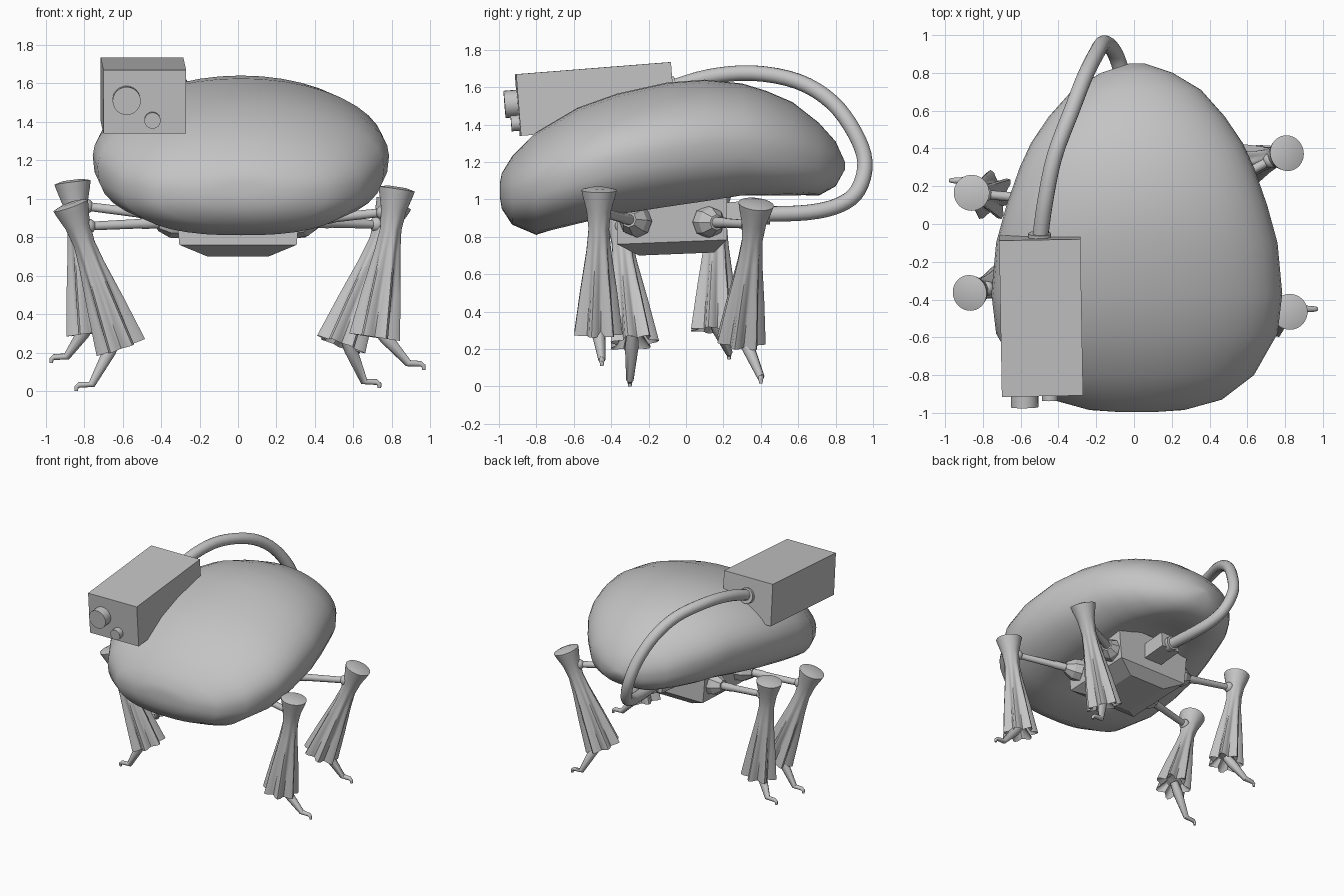
import bpy, bmesh, math
from mathutils import Vector, Matrix

if "Cube" in bpy.data.objects:
    bpy.data.objects.remove(bpy.data.objects["Cube"])

GREY = (0.55, 0.55, 0.55, 1)
grey = bpy.data.materials.new("plain grey")
grey.use_nodes = True
grey.diffuse_color = GREY
grey.node_tree.nodes["Principled BSDF"].inputs["Base Color"].default_value = GREY


def finish(name, bm, angle=40):
    bmesh.ops.recalc_face_normals(bm, faces=bm.faces)
    mesh = bpy.data.meshes.new(name)
    bm.to_mesh(mesh)
    bm.free()
    mesh.materials.append(grey)
    obj = bpy.data.objects.new(name, mesh)
    bpy.context.collection.objects.link(obj)
    bpy.ops.object.select_all(action="DESELECT")
    obj.select_set(True)
    bpy.context.view_layer.objects.active = obj
    bpy.ops.object.shade_smooth_by_angle(angle=math.radians(angle))
    return obj


def loft(name, rings, angle=40):
    """Skin a list of closed rings and cap both ends."""
    bm = bmesh.new()
    loops = [[bm.verts.new(p) for p in ring] for ring in rings]
    n = len(loops[0])
    for a, b in zip(loops, loops[1:]):
        for i in range(n):
            j = (i + 1) % n
            bm.faces.new((a[i], a[j], b[j], b[i]))
    bm.faces.new(loops[0])
    bm.faces.new(loops[-1])
    return finish(name, bm, angle)


def tube(name, pts, radii, sides=16, pleat=None, axis=None, angle=40):
    """Round tube through points; pleat gives a fold depth for each ring."""
    pts = [Vector(p) for p in pts]
    rings, side = [], None
    for i, p in enumerate(pts):
        t = axis or pts[min(i + 1, len(pts) - 1)] - pts[max(i - 1, 0)]
        t = t.normalized()
        side = side or (Vector((0, 1, 0)) if abs(t.y) < 0.8 else Vector((1, 0, 0)))
        side = (side - t * side.dot(t)).normalized()
        other = t.cross(side)
        ring = []
        for k in range(sides):
            a = math.tau * k / sides
            r = radii[i] * (1 + (pleat[i] * math.cos(7 * a) if pleat else 0))
            ring.append(p + r * (math.cos(a) * side + math.sin(a) * other))
        rings.append(ring)
    return loft(name, rings, angle)


def smooth_path(pts, steps=4):
    """Catmull-Rom curve through the points."""
    p = [Vector(q) for q in pts]
    p = [2 * p[0] - p[1]] + p + [2 * p[-1] - p[-2]]
    out = []
    for a, b, c, d in zip(p, p[1:], p[2:], p[3:]):
        for s in range(steps):
            t = s / steps
            out.append(0.5 * (2 * b + (c - a) * t + (2 * a - 5 * b + 4 * c - d) * t ** 2
                              + (3 * b - a - 3 * c + d) * t ** 3))
    return out + [p[-2]]


def box(name, size, centre, pitch=0, yaw=0):
    bm = bmesh.new()
    turn = Matrix.Rotation(math.radians(yaw), 4, "Z") @ Matrix.Rotation(math.radians(pitch), 4, "X")
    bmesh.ops.create_cube(bm, size=1,
                          matrix=Matrix.Translation(centre) @ turn @ Matrix.Diagonal((*size, 1)))
    return finish(name, bm)


# Egg-shaped shell: stations of y, half width, top and bottom
stations = [(-0.995, 0.1, 1.09, 1.01), (-0.985, 0.25, 1.14, 0.95), (-0.93, 0.45, 1.23, 0.865),
            (-0.8, 0.62, 1.36, 0.81), (-0.58, 0.745, 1.49, 0.84), (-0.37, 0.77, 1.565, 0.88),
            (-0.1, 0.745, 1.625, 0.92), (0.1, 0.69, 1.64, 0.95), (0.3, 0.62, 1.62, 0.985),
            (0.43, 0.56, 1.58, 0.99), (0.57, 0.465, 1.52, 1.0), (0.71, 0.34, 1.41, 1.02),
            (0.8, 0.19, 1.31, 1.07), (0.85, 0.04, 1.2, 1.16)]
rings = []
for y, half, top, bottom in stations:
    ring = []
    hollow = 0.13 * max(0, 1 - ((y + 0.05) / 0.72) ** 2)
    mid, high = (top + bottom) / 2, (top - bottom) / 2
    for k in range(40):
        a = math.tau * k / 40
        u = abs(math.cos(a))
        if k <= 20:
            z = mid + high * math.sin(a)
        else:  # fuller underside with a hollow in the middle
            z = mid - high * max(0, 1 - u ** 2.5) ** 0.4 + hollow * max(0, 1 - (u / 0.6) ** 2) ** 2
        ring.append((0.015 + half * math.cos(a), y, z))
    rings.append(ring)
loft("body_shell", rings, 60)

# Belly block with a tapered underside
levels = [(0.7, 0.16, -0.25, 0.15), (0.765, 0.305, -0.37, 0.22), (1.05, 0.33, -0.37, 0.22)]
belly = [[(sx * w, y, z + 0.04 * (y + 0.25))
          for sx, y in ((-1, y0), (1, y0), (1, y1), (-1, y1))] for z, w, y0, y1 in levels]
loft("belly_block", belly, 20)
box("hose_socket", (0.16, 0.24, 0.12), (0, 0.3, 0.93), pitch=5)

# Camera box with its two lenses
box("camera_box", (0.43, 0.83, 0.33), (-0.492, -0.485, 1.537), pitch=4.5, yaw=1)
aim = Vector((0.015, -1, -0.08))
for name, start, radius, depth in (("large_lens", Vector((-0.58, -0.88, 1.515)), 0.073, 0.09),
                                   ("small_lens", Vector((-0.445, -0.88, 1.41)), 0.042, 0.055)):
    tube(name, [start, start + aim * depth], [radius] * 2, 24)

# Hose looping from the box round the back to the belly
hose = smooth_path([(-0.5, -0.1, 1.59), (-0.47, 0.12, 1.655), (-0.42, 0.36, 1.675),
                    (-0.33, 0.6, 1.63), (-0.26, 0.78, 1.52), (-0.2, 0.9, 1.36),
                    (-0.16, 0.957, 1.2), (-0.11, 0.92, 1.05), (-0.07, 0.82, 0.97),
                    (-0.03, 0.65, 0.93), (0, 0.38, 0.92)])
tube("hose", hose, [0.042] * len(hose), 14)
tube("hose_collar_top", [(-0.5, -0.09, 1.59), (-0.5, -0.05, 1.6)], [0.06] * 2)
tube("hose_collar_bottom", [(0, 0.4, 0.92), (0, 0.45, 0.92)], [0.055] * 2)

# Legs: head centre, cuff centre, toe tip, arm root
legs = {
    "front_left": ((0.825, -0.465, 1.05), (0.71, -0.475, 0.28), (0.965, -0.45, 0.11), (0.3, -0.26, 0.88)),
    "back_left": ((0.81, 0.375, 0.975), (0.535, 0.29, 0.24), (0.735, 0.4, 0.015), (0.3, 0.11, 0.88)),
    "front_right": ((-0.87, -0.365, 0.965), (-0.61, -0.28, 0.23), (-0.84, -0.3, 0), (-0.3, -0.24, 0.88)),
    "back_right": ((-0.86, 0.165, 1.085), (-0.76, 0.15, 0.3), (-0.97, 0.23, 0.145), (-0.3, 0.11, 0.9)),
}
# Sleeve profile: position along the leg, radius, fold depth
sleeve = [(-0.015, 0.05, 0), (0, 0.095, 0), (0.04, 0.088, 0), (0.14, 0.066, 0), (0.27, 0.055, 0.03),
          (0.42, 0.063, 0.1), (0.7, 0.088, 0.18), (1, 0.112, 0.22), (0.92, 0.06, 0.1)]
for name, points in legs.items():
    head, cuff, toe, root = map(Vector, points)
    out = math.copysign(1, head.x)
    tube(name + "_sleeve", [head.lerp(cuff, t) for t, r, d in sleeve], [r for t, r, d in sleeve],
         42, [d for t, r, d in sleeve], cuff - head, 50)

    # Foot with a bent, hooked toe
    ankle = toe + Vector((-0.08 * out, 0, 0.035))
    start = head.lerp(cuff, 0.93)
    tube(name + "_foot", [start, start.lerp(ankle, 0.3), ankle, toe + Vector((-0.015 * out, 0, 0.032)),
                          toe + Vector((0, 0, 0.02)), toe],
         [0.03, 0.036, 0.02, 0.015, 0.012, 0.009], 10)

    # Arm, hip socket and knee knob
    knee = head.lerp(cuff, 0.15)
    tube(name + "_arm", [root, root.lerp(knee, 0.35), root.lerp(knee, 0.4), knee],
         [0.03, 0.03, 0.026, 0.023], 10)
    hip = root.lerp(knee, 0.22)
    tube(name + "_hip_socket", [root, root.lerp(hip, 0.5), hip], [0.085, 0.08, 0.042], 8, angle=20)
    bm = bmesh.new()
    bmesh.ops.create_uvsphere(bm, u_segments=14, v_segments=8, radius=0.04,
                              matrix=Matrix.Translation(root.lerp(knee, 0.9)))
    finish(name + "_knee_knob", bm)
